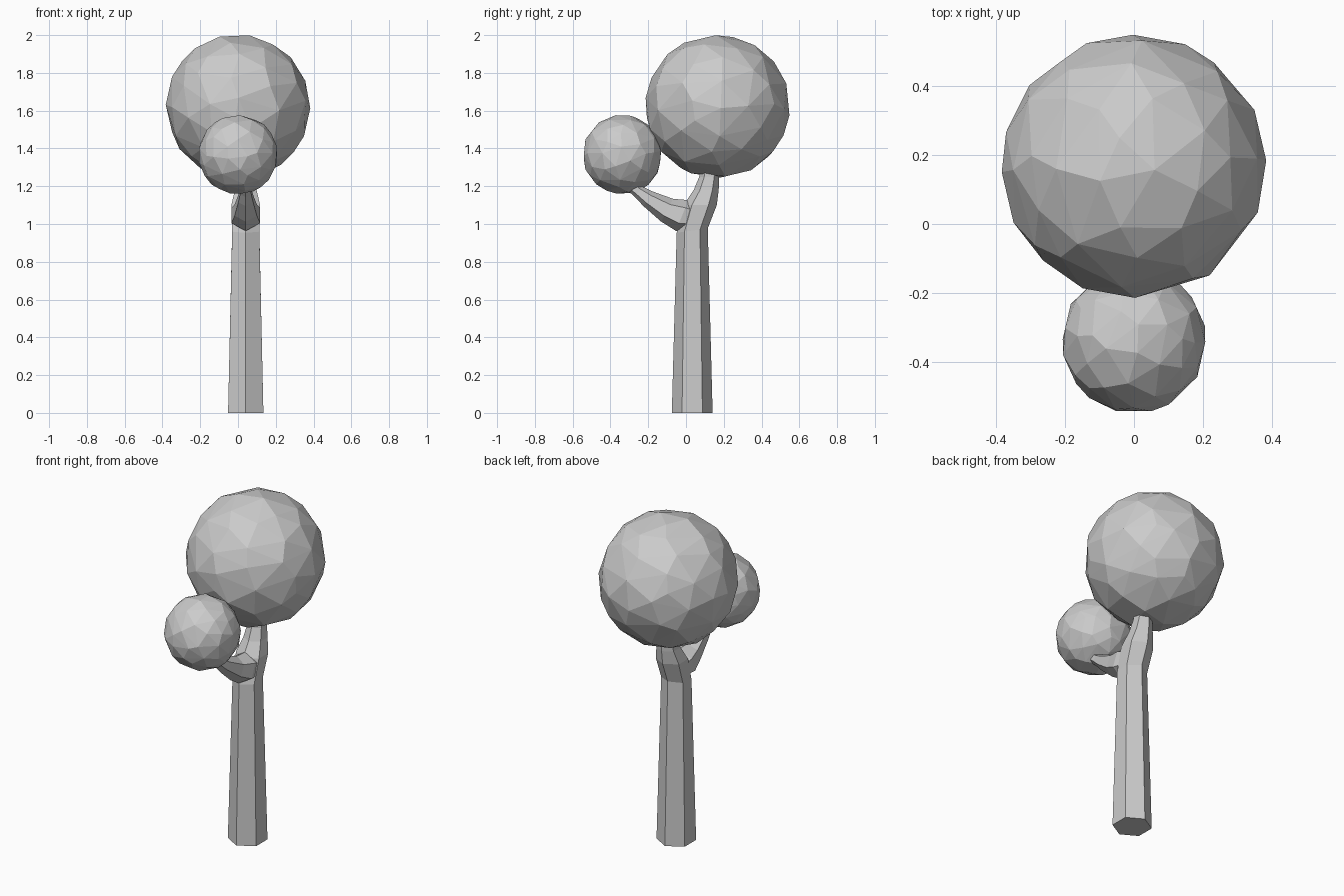
import bpy, bmesh
from math import sin, cos, radians, pi

if "Cube" in bpy.data.objects:
    bpy.data.objects.remove(bpy.data.objects["Cube"])


def loft(name, rings, x=0.041, sides=6):
    """Hexagonal limb through rings of (y, z, radius, tilt in degrees)."""
    bm = bmesh.new()
    loops = []
    for y, z, r, tilt in rings:
        t = radians(tilt)
        loop = []
        for i in range(sides):
            a = 2 * pi * i / sides
            loop.append(bm.verts.new((x + r * sin(a), y + r * cos(a) * cos(t),
                                      z + r * cos(a) * sin(t))))
        loops.append(loop)
    for a, b in zip(loops, loops[1:]):
        for i in range(sides):
            j = (i + 1) % sides
            bm.faces.new((a[i], a[j], b[j], b[i]))
    bm.faces.new(loops[0])
    bm.faces.new(loops[-1])
    bmesh.ops.recalc_face_normals(bm, faces=bm.faces)
    me = bpy.data.meshes.new(name)
    bm.to_mesh(me)
    bm.free()
    ob = bpy.data.objects.new(name, me)
    bpy.context.collection.objects.link(ob)
    return ob


def foliage(name, y, z, radius, rot):
    """Faceted leaf ball with irregular triangles."""
    bpy.ops.mesh.primitive_ico_sphere_add(subdivisions=3, radius=radius,
                                          location=(0, y, z), rotation=rot)
    ob = bpy.context.object
    ob.name = name
    dec = ob.modifiers.new("facets", 'DECIMATE')
    dec.ratio = 0.5


# Trunk with its upper stem leaning back
trunk = loft("trunk", [(0.033, 0, 0.108, 0), (0.033, 0.965, 0.083, 8),
                       (0.075, 1.10, 0.088, 0), (0.107, 1.18, 0.066, 0),
                       (0.123, 1.25, 0.053, 0), (0.128, 1.33, 0.048, 0)])

# Front branch, merged into the trunk
branch = loft("branch", [(0.035, 1.035, 0.075, 75), (-0.02, 1.045, 0.088, 68),
                         (-0.10, 1.073, 0.068, 62), (-0.20, 1.133, 0.046, 57),
                         (-0.25, 1.170, 0.034, 53), (-0.32, 1.225, 0.028, 53)])
union = trunk.modifiers.new("join_branch", 'BOOLEAN')
union.operation = 'UNION'
union.solver = 'EXACT'
union.object = branch
bpy.context.view_layer.objects.active = trunk
bpy.ops.object.modifier_apply(modifier=union.name)
bpy.data.objects.remove(branch)

# Leaf balls
foliage("large_foliage", 0.167, 1.622, 0.379, (0.2, 0.1, 0.3))
foliage("small_foliage", -0.337, 1.367, 0.209, (0.5, 0.3, 0.1))
